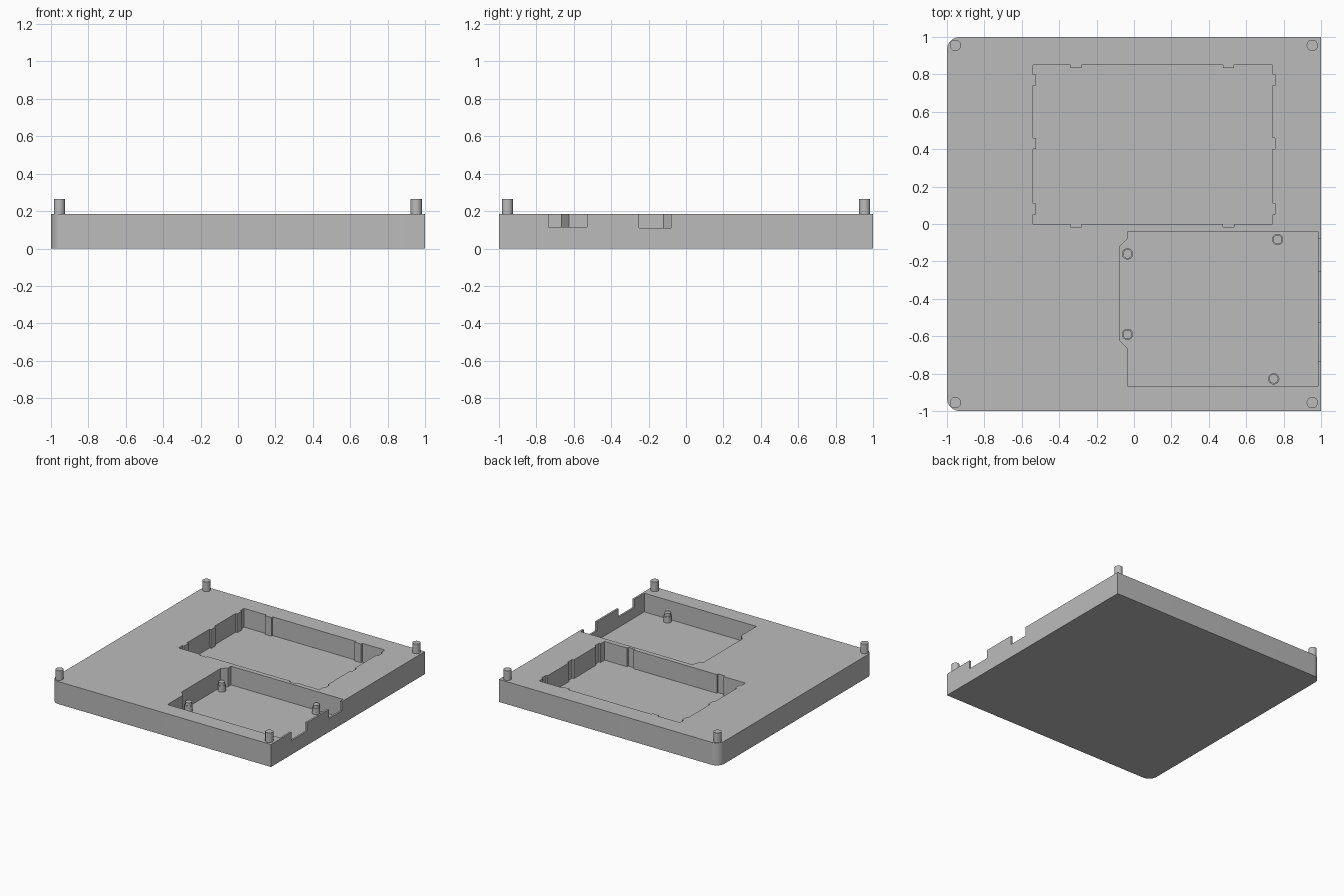
import bpy
import bmesh
import math

cube = bpy.data.objects.get("Cube")
if cube:
    bpy.data.objects.remove(cube)

TOP, FLOOR = 0.185, 0.031

grey = bpy.data.materials.new("light grey")
grey.use_nodes = True
grey.diffuse_color = (0.5, 0.5, 0.5, 1)
grey.node_tree.nodes["Principled BSDF"].inputs["Base Color"].default_value = (0.5, 0.5, 0.5, 1)


def prism(name, outline, z0, z1):
    """Extrude a counter-clockwise outline from z0 to z1."""
    bm = bmesh.new()
    face = bm.faces.new([bm.verts.new((x, y, z0)) for x, y in outline])
    lid = bmesh.ops.extrude_face_region(bm, geom=[face])["geom"]
    for v in lid:
        if isinstance(v, bmesh.types.BMVert):
            v.co.z = z1
    bmesh.ops.recalc_face_normals(bm, faces=bm.faces)
    mesh = bpy.data.meshes.new(name)
    bm.to_mesh(mesh)
    bm.free()
    mesh.materials.append(grey)
    obj = bpy.data.objects.new(name, mesh)
    bpy.context.collection.objects.link(obj)
    return obj


def arc(cx, cy, r, start, end, n):
    step = math.radians(end - start) / n
    a0 = math.radians(start)
    return [(cx + r * math.cos(a0 + i * step), cy + r * math.sin(a0 + i * step))
            for i in range(n + 1)]


def rect(x0, y0, x1, y1):
    return [(x0, y0), (x1, y0), (x1, y1), (x0, y1)]


def smooth(obj):
    bpy.ops.object.select_all(action="DESELECT")
    obj.select_set(True)
    bpy.context.view_layer.objects.active = obj
    bpy.ops.object.shade_smooth_by_angle(angle=math.radians(30))


# Base plate: rounded on its right-hand corners, square on the others
R = 0.07
outline = [(1, -1), (1, 1)]
outline += arc(-1 + R, 1 - R, R, 90, 180, 10)
outline += arc(-1 + R, -1 + R, R, 180, 270, 10)
plate = prism("base_plate", outline, 0, TOP)

# Display pocket: the clip pattern steps inward on two sides, outward on the others
X0, X1, Y0, Y1, STEP = -0.54, 0.74, 0.0, 0.85, 0.015
tabs_x = [(-0.34, -0.28), (0.475, 0.535)]
tabs_y = [(0.05, 0.11), (0.40, 0.46), (0.74, 0.80)]
pocket = []
for a, b in tabs_x:
    pocket += [(a, Y0), (a, Y0 - STEP), (b, Y0 - STEP), (b, Y0)]
pocket.insert(0, (X0, Y0))
pocket.append((X1, Y0))
for a, b in tabs_y:
    pocket += [(X1, a), (X1 + STEP, a), (X1 + STEP, b), (X1, b)]
pocket.append((X1, Y1))
for a, b in reversed(tabs_x):
    pocket += [(b, Y1), (b, Y1 - STEP), (a, Y1 - STEP), (a, Y1)]
pocket.append((X0, Y1))
for a, b in reversed(tabs_y):
    pocket += [(X0, b), (X0 + STEP, b), (X0 + STEP, a), (X0, a)]

# Circuit board pocket with a bevelled bulge on one end
board = [(-0.035, -0.865), (0.985, -0.865), (0.985, -0.04), (-0.035, -0.04),
         (-0.035, -0.08), (-0.075, -0.12), (-0.075, -0.625), (-0.035, -0.665)]

# Cut the pockets and the two connector notches in the thin side wall
cutters = [
    prism("display_cutter", pocket, FLOOR, 0.4),
    prism("board_cutter", board, FLOOR, 0.4),
    prism("wide_notch_cutter", rect(0.95, -0.735, 1.1, -0.53), 0.115, 0.4),
    prism("narrow_notch_cutter", rect(0.95, -0.25, 1.1, -0.08), 0.11, 0.4),
]
for cutter in cutters:
    mod = plate.modifiers.new(cutter.name, "BOOLEAN")
    mod.operation = "DIFFERENCE"
    mod.solver = "EXACT"
    mod.object = cutter
cut_mesh = bpy.data.meshes.new_from_object(
    plate.evaluated_get(bpy.context.evaluated_depsgraph_get()))
plate.modifiers.clear()
plate.data = cut_mesh
for cutter in cutters:
    bpy.data.objects.remove(cutter)
smooth(plate)

# Corner locating pegs
for side, x in (("right", -0.955), ("left", 0.953)):
    for end, y in (("front", -0.955), ("back", 0.955)):
        smooth(prism(f"{end}_{side}_peg", arc(x, y, 0.03, 0, 348.75, 31),
                     TOP - 0.005, 0.264))

# Board standoffs, each with a narrower pin on top
for i, (x, y) in enumerate([(-0.035, -0.16), (-0.035, -0.59), (0.768, -0.083), (0.747, -0.828)]):
    smooth(prism(f"standoff_{i + 1}", arc(x, y, 0.03, 0, 348.75, 31), FLOOR - 0.005, 0.08))
    smooth(prism(f"standoff_pin_{i + 1}", arc(x, y, 0.0245, 0, 348.75, 31), 0.075, 0.105))
